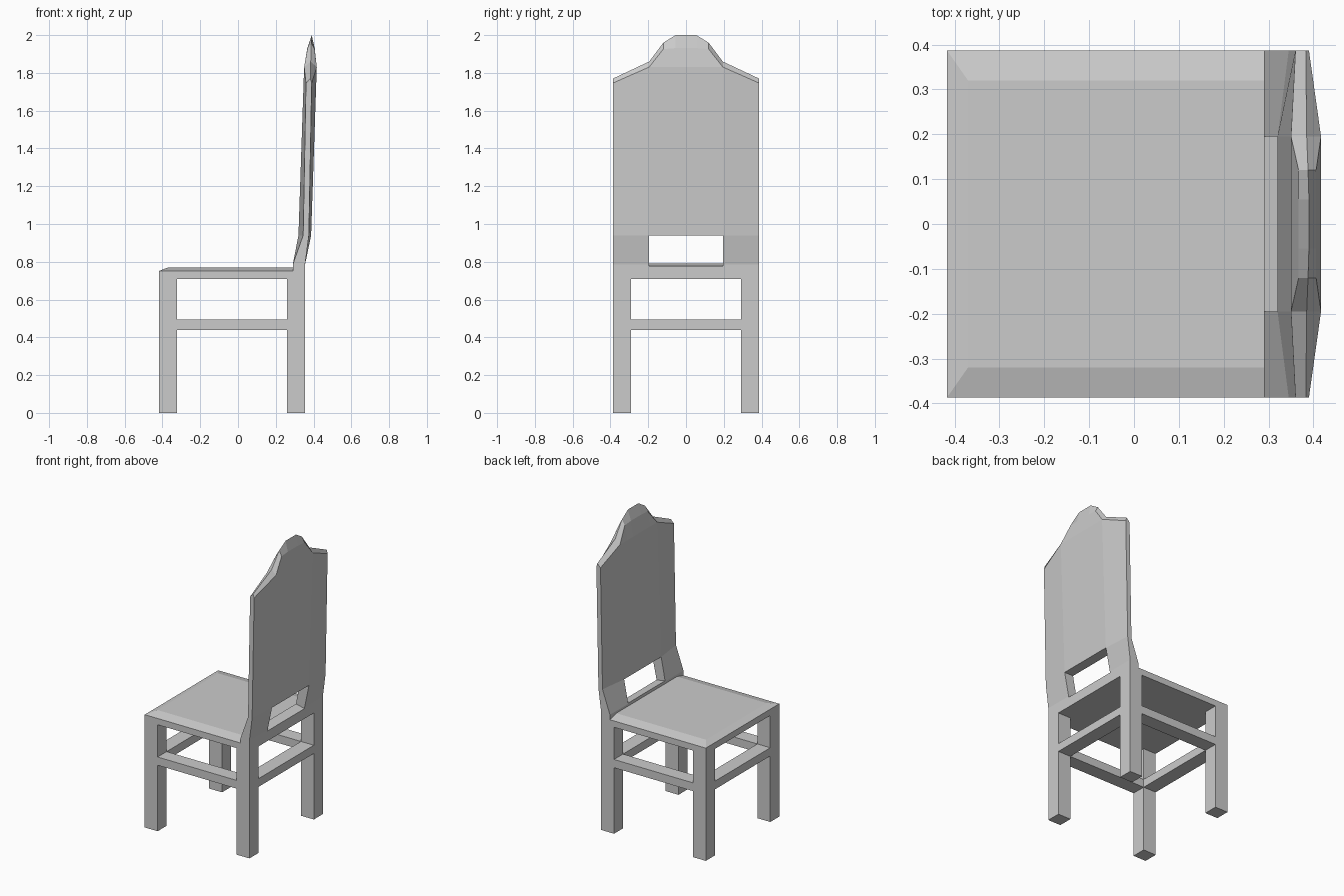
import bpy, bmesh

if "Cube" in bpy.data.objects:
    bpy.data.objects.remove(bpy.data.objects["Cube"])

X0, X1, W = -0.417, 0.355, 0.387     # frame front, frame rear, half width
LEG = 0.095                          # leg thickness


def loft(name, sections):
    """Closed solid through a list of equal-length point loops."""
    bm = bmesh.new()
    loops = [[bm.verts.new(p) for p in s] for s in sections]
    n = len(loops[0])
    for a, b in zip(loops, loops[1:]):
        for i in range(n):
            j = (i + 1) % n
            bm.faces.new((a[i], a[j], b[j], b[i]))
    bm.faces.new(loops[0])
    bm.faces.new(loops[-1])
    bmesh.ops.recalc_face_normals(bm, faces=bm.faces)
    mesh = bpy.data.meshes.new(name)
    bm.to_mesh(mesh)
    bm.free()
    obj = bpy.data.objects.new(name, mesh)
    bpy.context.collection.objects.link(obj)
    return obj


def rect(x0, x1, y0, y1, z):
    return [(x0, y0, z), (x1, y0, z), (x1, y1, z), (x0, y1, z)]


def box(name, x0, x1, y0, y1, z0, z1):
    return loft(name, [rect(x0, x1, y0, y1, z0), rect(x0, x1, y0, y1, z1)])


# Seat with softened front and side edges
loft("seat", [rect(X0, 0.29, -W, W, 0.71),
              rect(X0, 0.29, -W, W, 0.752),
              rect(-0.37, 0.29, -0.32, 0.32, 0.77)])

# Rear seat rail, sloping slightly to the back
loft("rear_seat_rail", [[(0.29, y, 0.71), (X1, y, 0.71), (X1, y, 0.777), (0.29, y, 0.79)]
                        for y in (-0.195, 0.195)])

# Legs, side stretchers and back posts
for s, side in ((-1, "front_side"), (1, "rear_side")):
    y0, y1 = sorted((s * W, s * (W - LEG)))
    box("front_leg_" + side, X0, X0 + LEG, y0, y1, 0, 0.71)
    box("back_leg_" + side, X1 - LEG, X1, y0, y1, 0, 0.71)
    box("side_stretcher_" + side, X0 + LEG, X1 - LEG, y0, y1, 0.44, 0.495)
    yo, yi = s * W, s * 0.195
    loft("back_post_" + side, [
        rect(0.29, X1, yi, yo, 0.71),
        rect(0.29, X1, yi, yo, 0.785),
        [(0.32, yi, 0.94), (0.387, yi, 0.94), (0.375, yo, 0.94), (0.345, yo, 0.94)]])

# Cross stretchers
for name, x in (("front_stretcher", X0), ("rear_stretcher", X1 - LEG)):
    box(name, x, x + LEG, LEG - W, W - LEG, 0.44, 0.495)

# Backrest: half-width columns (y, lower front/back x, upper front/ridge/back x, shoulder z, ridge z)
columns = [(W, 0.345, 0.375, 0.36, 0.383, 0.39, 1.745, 1.77),
           (0.195, 0.32, 0.387, 0.35, 0.385, 0.417, 1.83, 1.86),
           (0.12, 0.32, 0.387, 0.367, 0.388, 0.406, 1.925, 1.96),
           (0.055, 0.32, 0.387, 0.367, 0.39, 0.406, 1.93, 2.0)]


def section(s, c):
    y, fl, bl, fu, ridge, bu, zs, zr = c
    y *= s
    # the broad panel stays flat up to the shoulder height
    return [(fl, y, 0.94), (0.36 if y == s * W else 0.35, y, min(zs, 1.83)), (fu, y, zs + 0.001),
            (ridge, y, zr), (bu, y, zs + 0.001),
            (0.39 if y == s * W else 0.417, y, min(zs, 1.83)), (bl, y, 0.94)]


loft("backrest", [section(-1, c) for c in columns] + [section(1, c) for c in reversed(columns)])
